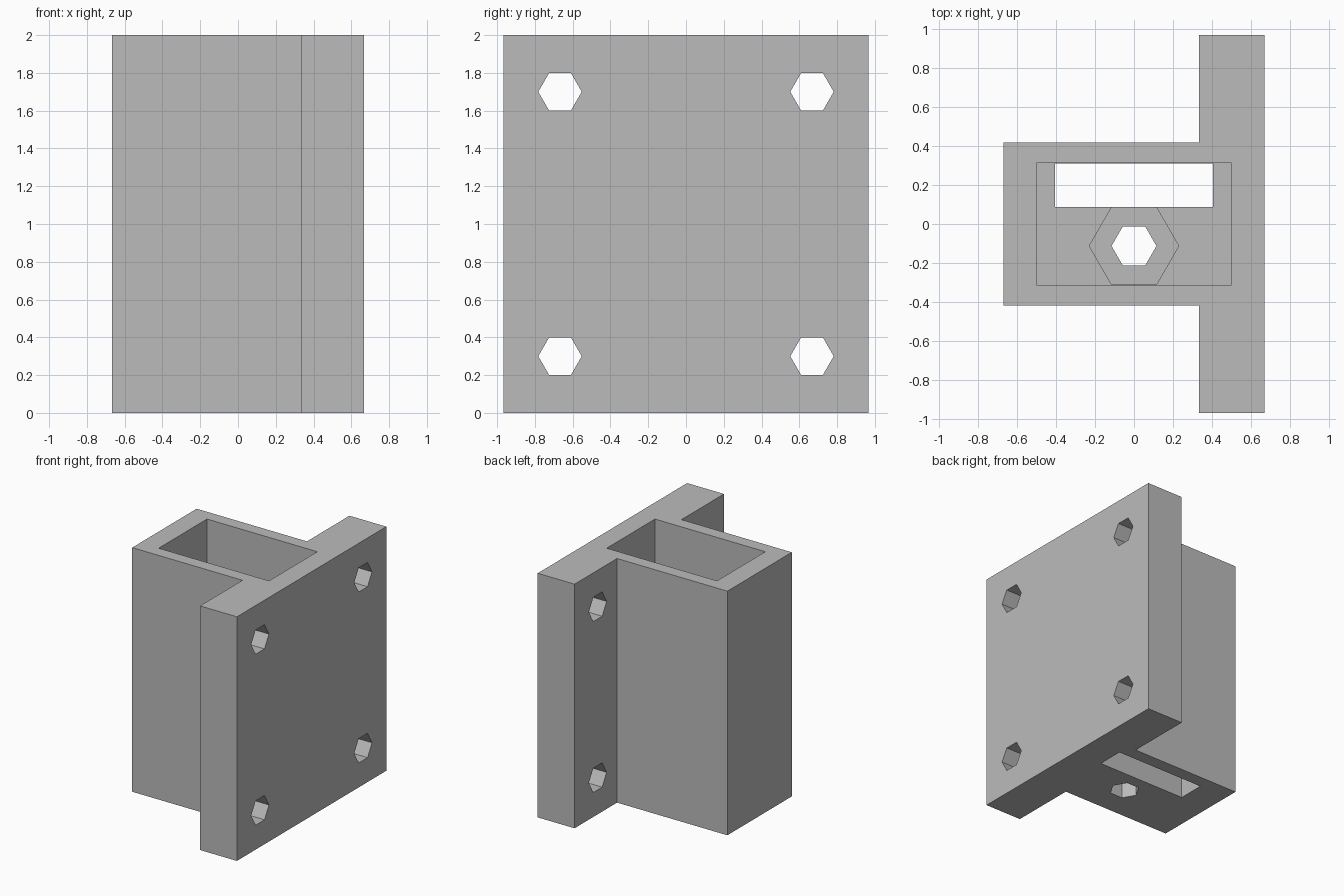
import bpy
import bmesh
from math import pi
from mathutils import Matrix, Vector

cube = bpy.data.objects.get("Cube")
if cube:
    bpy.data.objects.remove(cube, do_unlink=True)

grey = bpy.data.materials.new("plain_grey")
grey.use_nodes = True
colour = (0.5, 0.5, 0.5, 1)
grey.diffuse_color = colour
grey.node_tree.nodes["Principled BSDF"].inputs["Base Color"].default_value = colour


def finish(name, bm):
    bmesh.ops.recalc_face_normals(bm, faces=bm.faces)
    mesh = bpy.data.meshes.new(name)
    bm.to_mesh(mesh)
    bm.free()
    mesh.materials.append(grey)
    obj = bpy.data.objects.new(name, mesh)
    bpy.context.collection.objects.link(obj)
    return obj


def box(name, low, high):
    bm = bmesh.new()
    low, high = Vector(low), Vector(high)
    size = Matrix.Diagonal((*(high - low), 1))
    bmesh.ops.create_cube(bm, size=1, matrix=Matrix.Translation((low + high) / 2) @ size)
    return finish(name, bm)


def hexagon(name, centre, radius, depth, turn=Matrix()):
    bm = bmesh.new()
    # corners point along local x
    spin = Matrix.Rotation(pi / 2, 4, "Z")
    bmesh.ops.create_cone(bm, cap_ends=True, segments=6, radius1=radius, radius2=radius,
                          depth=depth, matrix=Matrix.Translation(centre) @ turn @ spin)
    return finish(name, bm)


def cut(target, cutter):
    cutter.hide_render = True
    mod = target.modifiers.new("cut", "BOOLEAN")
    mod.operation = "DIFFERENCE"
    mod.solver = "EXACT"
    mod.object = cutter
    bpy.context.view_layer.objects.active = target
    bpy.ops.object.modifier_apply(modifier=mod.name)
    bpy.data.objects.remove(cutter, do_unlink=True)


# T-shaped outline: box housing joined to the mounting plate
half = [(-0.667, 0.417), (0.333, 0.417), (0.333, 0.967), (0.667, 0.967)]
outline = half + [(x, -y) for x, y in reversed(half)]
bm = bmesh.new()
face = bm.faces.new([bm.verts.new((x, y, 0)) for x, y in outline])
extruded = bmesh.ops.extrude_face_region(bm, geom=[face], use_keep_orig=True)
top = [v for v in extruded["geom"] if isinstance(v, bmesh.types.BMVert)]
bmesh.ops.translate(bm, verts=top, vec=(0, 0, 2))
bracket = finish("mounting_bracket", bm)

# Deep pocket, open at the top
floor = 0.333
cut(bracket, box("pocket_cutter", (-0.5, -0.3125, floor), (0.5, 0.3125, 2.2)))

# Slot through the floor
cut(bracket, box("slot_cutter", (-0.405, 0.087, -0.1), (0.405, 0.31, floor + 0.05)))

# Bolt hole in the floor, with a wider recess for its head
cut(bracket, hexagon("bolt_hole_cutter", (0, -0.1125, 0.2), 0.115, 0.8))
cut(bracket, hexagon("bolt_head_cutter", (0, -0.1125, floor), 0.229, floor))

# Four mounting holes through the plate, corners pointing along y
turn = Matrix(((0, 0, 1, 0), (1, 0, 0, 0), (0, 1, 0, 0), (0, 0, 0, 1)))
for y in (-0.667, 0.667):
    for z in (0.3, 1.7):
        cut(bracket, hexagon("mount_hole_cutter", (0.5, y, z), 0.115, 0.6, turn))
